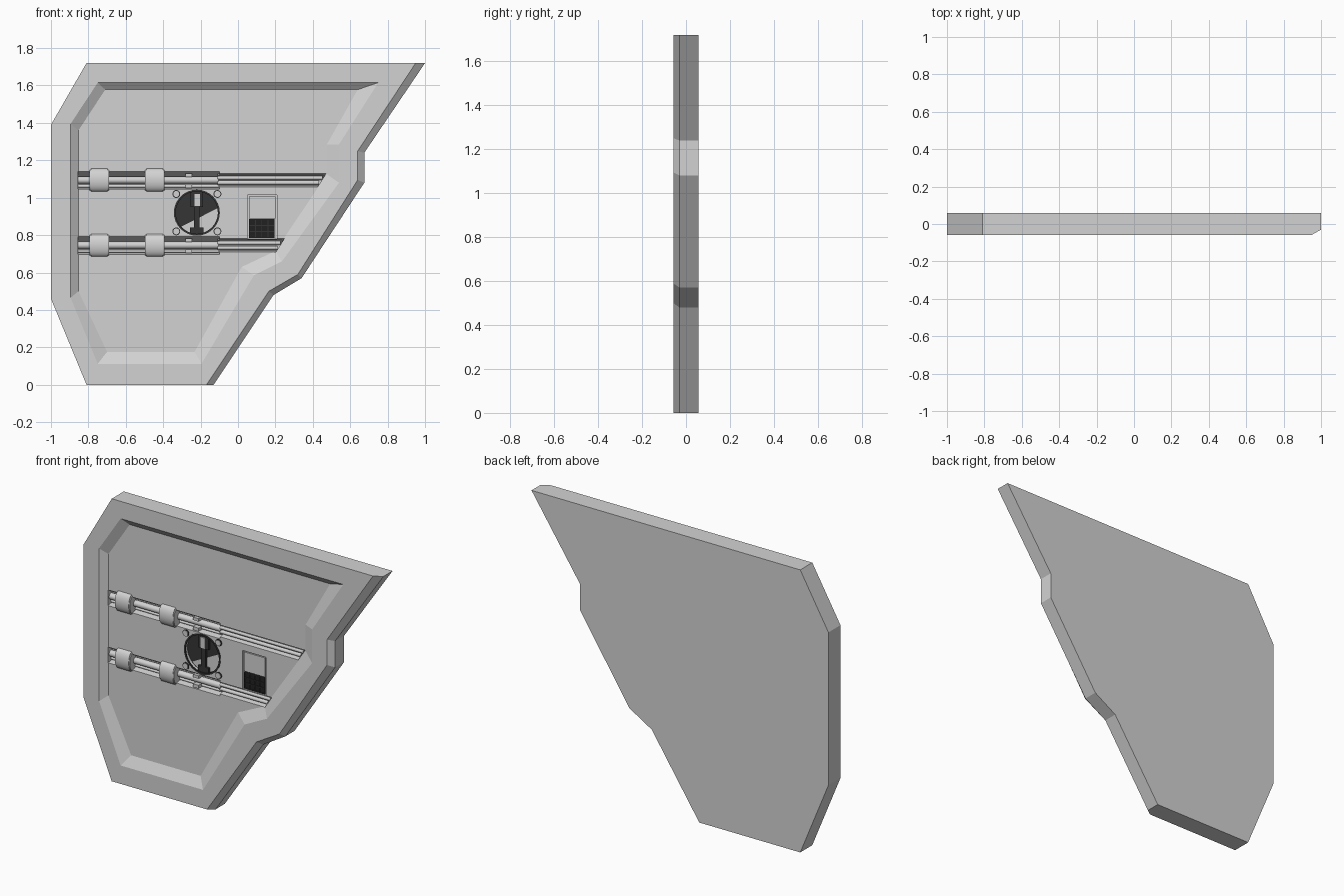
import bpy, bmesh, math
from mathutils import Matrix

old = bpy.data.objects.get("Cube")
if old:
    bpy.data.objects.remove(old, do_unlink=True)


def material(name, value):
    m = bpy.data.materials.new(name)
    m.use_nodes = True
    c = (value, value, value, 1)
    m.diffuse_color = c
    m.node_tree.nodes["Principled BSDF"].inputs["Base Color"].default_value = c
    return m


GREY = material("light grey", 0.65)
DARK = material("charcoal", 0.035)
BLACK = material("black", 0.015)
FRONT, BACK, FLOOR = -0.058, 0.058, -0.028


def finish(name, bm, mat, smooth=False):
    bmesh.ops.recalc_face_normals(bm, faces=bm.faces)
    me = bpy.data.meshes.new(name)
    bm.to_mesh(me)
    bm.free()
    me.materials.append(mat)
    ob = bpy.data.objects.new(name, me)
    bpy.context.collection.objects.link(ob)
    if smooth:
        bpy.context.view_layer.objects.active = ob
        ob.select_set(True)
        bpy.ops.object.shade_smooth_by_angle()
        ob.select_set(False)
    return ob


def loft(name, rings, mat):
    """Closed solid through rings of (y, [(x, z), ...])."""
    bm = bmesh.new()
    loops = [[bm.verts.new((x, y, z)) for x, z in pts] for y, pts in rings]
    n = len(loops[0])
    for a, b in zip(loops, loops[1:]):
        for i in range(n):
            j = (i + 1) % n
            bm.faces.new((a[i], a[j], b[j], b[i]))
    bm.faces.new(loops[0])
    bm.faces.new(loops[-1][::-1])
    return finish(name, bm, mat)


def box(name, x0, x1, y0, y1, z0, z1, mat):
    pts = [(x0, z0), (x1, z0), (x1, z1), (x0, z1)]
    return loft(name, [(y0, pts), (y1, pts)], mat)


def tube(name, axis, centre, length, r, mat, flat=1.0, bevel=0.0):
    bm = bmesh.new()
    bmesh.ops.create_cone(bm, cap_ends=True, segments=32, radius1=r, radius2=r, depth=length)
    if bevel:
        rim = [e for e in bm.edges if any(len(f.verts) > 4 for f in e.link_faces)]
        bmesh.ops.bevel(bm, geom=rim, offset=bevel, segments=2, affect='EDGES')
    turn = Matrix.Rotation(math.pi / 2, 4, 'Y' if axis == 'X' else 'X')
    bm.transform(Matrix.Translation(centre) @ Matrix.Diagonal((1, flat, 1, 1)) @ turn)
    return finish(name, bm, mat, True)


def ring(name, x, z, y, r_out, r_in, depth, mat):
    bm = bmesh.new()
    n = 32
    loops = []
    for r, dy in ((r_out, 0), (r_out, -depth), (r_in, -depth), (r_in, 0)):
        loops.append([bm.verts.new((x + r * math.cos(2 * math.pi * i / n), y + dy,
                                    z + r * math.sin(2 * math.pi * i / n))) for i in range(n)])
    for k in range(4):
        a, b = loops[k], loops[(k + 1) % 4]
        for i in range(n):
            bm.faces.new((a[i], a[(i + 1) % n], b[(i + 1) % n], b[i]))
    return finish(name, bm, mat, True)


def cut(target, cutter):
    mod = target.modifiers.new("cut", 'BOOLEAN')
    mod.operation, mod.solver, mod.object = 'DIFFERENCE', 'EXACT', cutter
    dg = bpy.context.evaluated_depsgraph_get()
    me = bpy.data.meshes.new_from_object(target.evaluated_get(dg))
    target.modifiers.remove(mod)
    target.data = me
    bpy.data.objects.remove(cutter, do_unlink=True)


# Panel: outline, bevelled slanted edge, and sloped recess in one loft
left = [(-0.81, 1.72), (-1, 1.39), (-1, 0.46), (-0.81, 0)]
back = left + [(-0.13, 0), (0.19, 0.48), (0.34, 0.57), (0.675, 1.08), (0.675, 1.24), (1, 1.72)]
front = left + [(-0.168, 0), (0.165, 0.5), (0.32, 0.59), (0.64, 1.095), (0.64, 1.25), (0.95, 1.72)]
rec_out = [(-0.75, 1.615), (-0.895, 1.395), (-0.895, 0.465), (-0.75, 0.112), (-0.195, 0.112),
           (0.085, 0.585), (0.235, 0.66), (0.54, 1.08), (0.54, 1.285), (0.75, 1.615)]
rec_in = [(-0.71, 1.578), (-0.853, 1.36), (-0.853, 0.5), (-0.7, 0.176), (-0.232, 0.176),
          (0.02, 0.63), (0.2, 0.715), (0.475, 1.125), (0.475, 1.285), (0.64, 1.578)]
panel = loft("panel", [(BACK, back), (-0.03, back), (FRONT, front),
                       (FRONT, rec_out), (FLOOR, rec_in)], GREY)


# Rod channels
def end_x(z):
    return 0.47 + (z - 1.128) * 0.64


def channel(zc, top, bot):
    t, b, s = zc + top, zc + bot, 0.012
    return [(-0.855, t), (-0.1, t), (-0.1, t - s), (end_x(t - s), t - s),
            (end_x(b + s), b + s), (-0.1, b + s), (-0.1, b), (-0.855, b)]


for zc, side in ((1.094, "upper"), (0.746, "lower")):
    mouth, floor = channel(zc, 0.049, -0.049), channel(zc, 0.02, -0.04)
    slope = 0.042 / 0.04
    lip = [(x, z + (z - f[1]) * slope * 0.02) for (x, z), f in zip(mouth, floor)]
    cut(panel, loft("channel_cutter", [(FLOOR - 0.004, lip), (0.015, floor)], GREY))
    tube(side + "_rod", 'X', (-0.48, 0.0, zc), 0.75, 0.019, GREY)
    tube(side + "_back_rod", 'X', (-0.48, 0.006, zc - 0.032), 0.75, 0.008, GREY)
    # Telescoping thin rods and rail
    for k, dz in enumerate((0.012, -0.014)):
        x1 = end_x(zc + dz) - 0.005
        tube(f"{side}_thin_rod_{k + 1}", 'X', ((x1 - 0.11) / 2, -0.008, zc + dz),
             x1 + 0.11, 0.011, GREY)
    x1 = end_x(zc + 0.03) - 0.01
    box(side + "_rail", -0.11, x1, -0.018, 0.012, zc + 0.026, zc + 0.032, GREY)
    # Collars and bracket
    for k, x in enumerate((-0.742, -0.445)):
        tube(f"{side}_collar_{k + 1}", 'X', (x, -0.022, zc), 0.102, 0.062, GREY, 0.55, 0.006)
    box(side + "_bracket", -0.282, -0.245, -0.03, 0.01, zc + 0.018, zc + 0.036, GREY)
    box(side + "_bracket_foot", -0.282, -0.245, -0.03, 0.01, zc - 0.042, zc - 0.022, GREY)

# Round fan well
FX, FZ, FR = -0.22, 0.92, 0.12
cut(panel, tube("well_cutter", 'Y', (FX, -0.02, FZ), 0.05, FR, GREY))
tube("fan_disc", 'Y', (FX, 0.001, FZ), 0.006, FR - 0.001, DARK)
arc = [math.radians(12 - 150 * i / 20) for i in range(21)]
wedge = [(FX + 0.112 * math.cos(a), FZ + 0.112 * math.sin(a)) for a in arc]
loft("fan_light_segment", [(-0.006, wedge), (-0.001, wedge)], GREY)
ring("fan_rim", FX, FZ, FLOOR + 0.004, FR + 0.003, FR - 0.007, 0.007, DARK)
box("fan_bar", FX - 0.034, FX + 0.034, -0.02, 0, FZ + 0.03, FZ + 0.115, DARK)
box("fan_bar_stem", FX - 0.014, FX + 0.014, -0.02, 0, FZ - 0.08, FZ + 0.03, DARK)
box("fan_bar_foot", FX - 0.036, FX + 0.036, -0.02, 0, FZ - 0.115, FZ - 0.08, DARK)
box("fan_clip", FX - 0.013, FX + 0.016, -0.026, -0.018, FZ + 0.035, FZ + 0.1, GREY)
for sx in (-1, 1):
    for sz in (-1, 1):
        x, z = FX + sx * 0.11, FZ + sz * 0.1
        tube("fan_screw", 'Y', (x, FLOOR - 0.002, z), 0.01, 0.016, GREY)
        ring("fan_screw_ring", x, z, FLOOR + 0.002, 0.021, 0.016, 0.006, DARK)

# Hatch pocket with grille
cut(panel, box("hatch_cutter", 0.05, 0.208, -0.05, -0.015, 0.78, 1.015, GREY))
box("hatch_cover", 0.058, 0.2, -0.024, -0.01, 0.89, 1.007, GREY)
box("grille_back", 0.058, 0.196, -0.02, -0.01, 0.785, 0.885, BLACK)
for i in range(5):
    x = 0.058 + i * 0.0335
    box("grille_upright", x, x + 0.004, -0.025, -0.018, 0.785, 0.885, DARK)
for i in range(4):
    z = 0.785 + i * 0.032
    box("grille_bar", 0.058, 0.196, -0.025, -0.018, z, z + 0.004, DARK)
